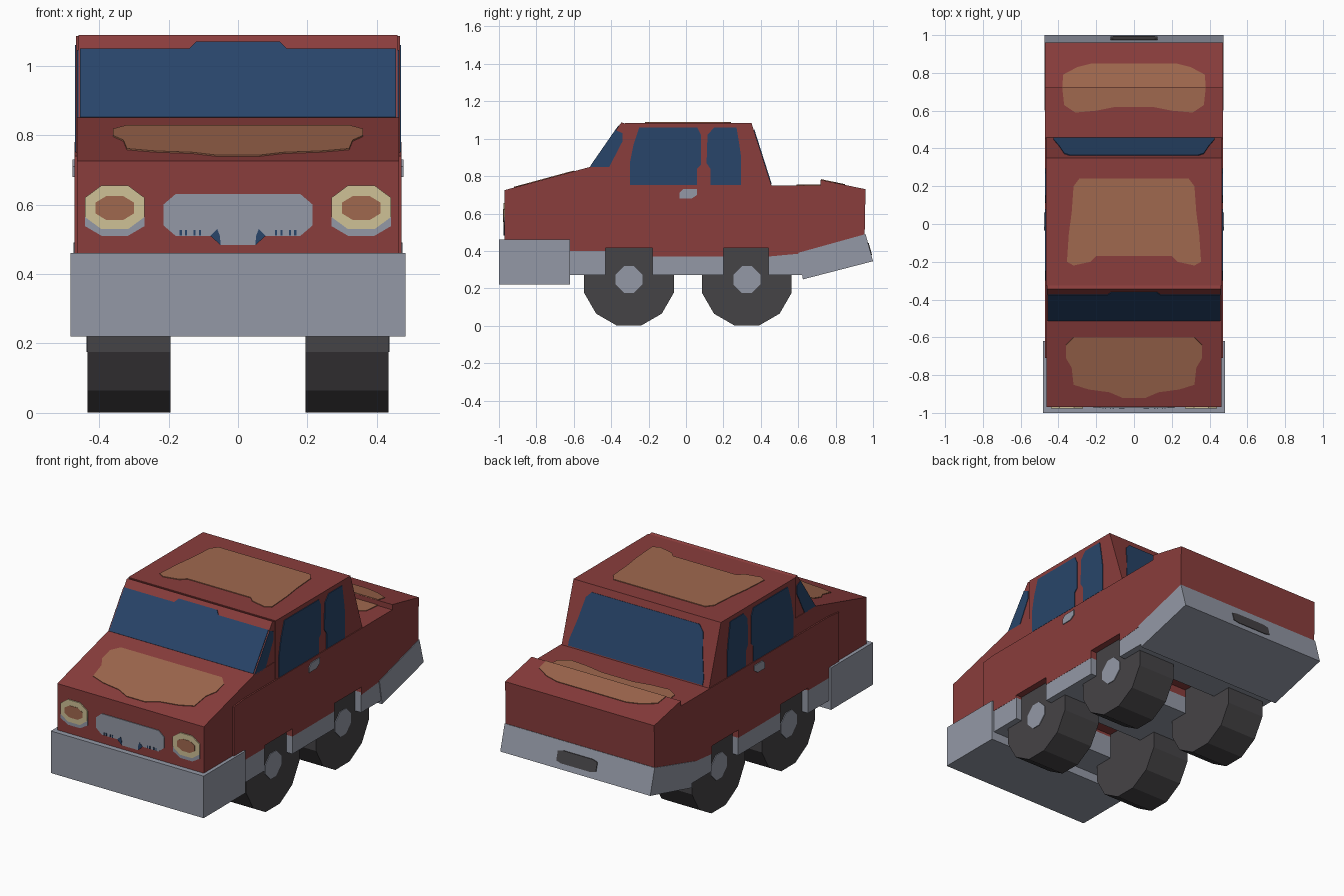
import bpy, bmesh, math
from mathutils import Vector

cube = bpy.data.objects.get("Cube")
if cube:
    bpy.data.objects.remove(cube, do_unlink=True)


def material(name, rgb):
    lin = [((c / 255 + 0.055) / 1.055) ** 2.4 for c in rgb] + [1.0]
    m = bpy.data.materials.new(name)
    m.use_nodes = True
    m.diffuse_color = lin
    bsdf = next(n for n in m.node_tree.nodes if n.type == 'BSDF_PRINCIPLED')
    bsdf.inputs["Base Color"].default_value = lin
    return m


RED = material("red paint", (138, 61, 60))
BLUE = material("blue glass", (40, 69, 106))
GREY = material("light grey", (148, 153, 166))
TAN = material("tan highlight", (160, 104, 78))
CREAM = material("cream lamp", (207, 193, 150))
DARK = material("dark rubber", (69, 67, 70))


def prism(name, pts, depth, mat):
    """Extrude a closed 3D outline along a depth vector."""
    me = bpy.data.meshes.new(name)
    bm = bmesh.new()
    face = bm.faces.new([bm.verts.new(p) for p in pts])
    ext = bmesh.ops.extrude_face_region(bm, geom=[face])
    verts = [v for v in ext["geom"] if isinstance(v, bmesh.types.BMVert)]
    bmesh.ops.translate(bm, verts=verts, vec=depth)
    bmesh.ops.recalc_face_normals(bm, faces=bm.faces)
    bm.to_mesh(me)
    bm.free()
    me.materials.append(mat)
    ob = bpy.data.objects.new(name, me)
    bpy.context.collection.objects.link(ob)
    return ob


def side_profile(name, yz, x0, x1, mat):
    return prism(name, [(x0, y, z) for y, z in yz], Vector((x1 - x0, 0, 0)), mat)


def rect(a0, b0, a1, b1):
    return [(a0, b0), (a1, b0), (a1, b1), (a0, b1)]


def mirrored(half):
    """Complete an outline that is symmetric about its first axis."""
    return half + [(-a, b) for a, b in reversed(half)]


def octagon(ca, cb, ra, rb, k=0.45):
    return [(ca + ra * a, cb + rb * b) for a, b in
            ((1, k), (k, 1), (-k, 1), (-1, k), (-1, -k), (-k, -1), (k, -1), (1, -k))]


def slope_plate(name, xy, p0, p1, mat, lift=0.004):
    """Thin plate on a top surface running through side points p0, p1 (y, z)."""
    dy, dz = p1[0] - p0[0], p1[1] - p0[1]
    n = Vector((0, -dz, dy)).normalized()
    pts = [(x, y, p0[1] + (y - p0[0]) * dz / dy) for x, y in xy]
    return prism(name, pts, n * lift, mat)


def front_plate(name, xz, y, mat, lift=0.004):
    return prism(name, [(x, y, z) for x, z in xz], Vector((0, -lift, 0)), mat)


# Main body with wheel notches in its underside
side_profile("body", [
    (-0.97, 0.44), (-0.62, 0.40), (-0.43, 0.40), (-0.43, 0.415), (-0.18, 0.415),
    (-0.18, 0.37), (0.20, 0.37), (0.20, 0.415), (0.44, 0.415), (0.44, 0.37),
    (0.60, 0.385), (0.955, 0.48), (0.96, 0.73), (0.72, 0.78), (0.72, 0.75),
    (-0.325, 0.75), (-0.325, 0.85), (-0.51, 0.85), (-0.97, 0.725)], -0.463, 0.463, RED)

# Door and rear side panels
for s, side in ((-1, "right"), (1, "left")):
    side_profile(side + "_side_panel", [
        (-0.71, 0.42), (-0.62, 0.40), (-0.43, 0.40), (-0.43, 0.415), (-0.18, 0.415),
        (-0.18, 0.37), (0.20, 0.37), (0.20, 0.415), (0.44, 0.415), (0.44, 0.37),
        (0.60, 0.385), (0.955, 0.48), (0.96, 0.73), (0.72, 0.78), (0.72, 0.75),
        (-0.71, 0.75)][:-1] + [(-0.62, 0.75), (-0.71, 0.74)], s * 0.46, s * 0.471, RED)

# Cabin and windshield wedge
side_profile("cabin", [(-0.325, 0.74), (-0.325, 1.085), (0.35, 1.085), (0.46, 0.74)],
             -0.466, 0.466, RED)
side_profile("windshield_frame", [(-0.51, 0.84), (-0.51, 0.85), (-0.345, 1.088),
             (-0.32, 1.078), (-0.32, 0.74)], -0.46, 0.46, RED)

# Lower chassis blocks between the wheels
for name, y0, y1, top in (("front", -0.63, -0.43, 0.40), ("middle", -0.18, 0.20, 0.37),
                          ("rear", 0.44, 0.62, 0.385)):
    side_profile(name + "_sill", rect(y0, 0.27, y1, top), -0.47, 0.47, GREY)

# Bumpers
side_profile("front_bumper", rect(-1.0, 0.22, -0.62, 0.46), -0.483, 0.483, GREY)
side_profile("rear_bumper", [(0.60, 0.39), (0.625, 0.248), (1.0, 0.345), (0.96, 0.49)],
             -0.474, 0.474, GREY)
plate_y = lambda z: 1.0 - (z - 0.345) * 0.04 / 0.145
prism("rear_plate", [(x, plate_y(z), z) for x, z in octagon(0, 0.41, 0.125, 0.033, 0.75)],
      Vector((0, 0.004, 0)), DARK)

# Twelve-sided wheels with hub plates
for s, side in ((-1, "right"), (1, "left")):
    for yc, end in ((-0.305, "front"), (0.325, "rear")):
        ring = [(yc + 0.248 * math.cos(math.radians(15 + 30 * i)),
                 0.24 + 0.248 * math.sin(math.radians(15 + 30 * i))) for i in range(12)]
        name = end + "_" + side
        side_profile(name + "_wheel", ring, s * 0.195, s * 0.433, DARK)
        side_profile(name + "_hub", octagon(yc, 0.247, 0.072, 0.072, 0.36),
                     s * 0.433, s * 0.437, GREY)

# Side glass and door handles
for s, side in ((-1, "right"), (1, "left")):
    a, b = s * 0.466, s * 0.470
    side_profile(side + "_front_window", [
        (-0.30, 0.752), (-0.30, 0.87), (-0.28, 0.97), (-0.25, 1.06), (0.06, 1.06),
        (0.08, 1.02), (0.08, 0.86), (0.06, 0.84), (0.06, 0.752)], a, b, BLUE)
    side_profile(side + "_rear_window", [
        (0.13, 0.752), (0.13, 0.84), (0.11, 0.87), (0.115, 1.02), (0.15, 1.06),
        (0.27, 1.06), (0.285, 0.97), (0.295, 0.90), (0.295, 0.752)], a, b, BLUE)
    side_profile(side + "_quarter_glass", [
        (-0.51, 0.85), (-0.485, 0.835), (-0.41, 0.85), (-0.34, 0.985), (-0.34, 1.03),
        (-0.375, 1.045)], s * 0.46, s * 0.463, BLUE)
    side_profile(side + "_door_handle", [(-0.035, 0.68), (0.03, 0.68), (0.06, 0.70),
                 (0.06, 0.73), (-0.015, 0.73), (-0.035, 0.71)], s * 0.471, s * 0.476, GREY)

# Windshield and rear glass
slope_plate("windshield", mirrored([(0.455, -0.51), (0.455, -0.373), (0.14, -0.373),
            (0.12, -0.359)]), (-0.51, 0.85), (-0.345, 1.088), BLUE)
slope_plate("rear_glass", mirrored([(0.34, 0.362), (0.37, 0.372), (0.395, 0.41),
            (0.425, 0.445), (0.425, 0.455)]), (0.35, 1.085), (0.46, 0.74), BLUE)

# Tan highlight panels on hood, roof and trunk
slope_plate("hood_highlight", mirrored([
    (0.17, -0.60), (0.32, -0.60), (0.36, -0.64), (0.36, -0.71), (0.33, -0.76),
    (0.32, -0.85), (0.24, -0.875), (0.13, -0.89), (0.06, -0.92)]),
    (-0.97, 0.725), (-0.51, 0.85), TAN)
slope_plate("roof_highlight", mirrored([
    (0.29, 0.24), (0.32, 0.20), (0.33, 0.06), (0.345, -0.05), (0.355, -0.20),
    (0.32, -0.22), (0.23, -0.20), (0.20, -0.17)]), (-0.3, 1.085), (0.3, 1.085), TAN)
slope_plate("trunk_highlight", mirrored([
    (0.10, 0.62), (0.20, 0.60), (0.31, 0.59), (0.37, 0.63), (0.38, 0.72)]),
    (0.5, 0.75), (0.7, 0.75), TAN)
slope_plate("spoiler_highlight", mirrored([
    (0.38, 0.722), (0.375, 0.79), (0.30, 0.83), (0.22, 0.85)]),
    (0.72, 0.78), (0.96, 0.73), TAN)

# Grille with dark blue slots
front_plate("grille", mirrored([
    (0.18, 0.63), (0.215, 0.60), (0.215, 0.54), (0.18, 0.51), (0.07, 0.51),
    (0.05, 0.483)]), -0.97, GREY)
for s, side in ((-1, "right"), (1, "left")):
    front_plate(side + "_grille_corner", [(s * x, z) for x, z in (
        (0.05, 0.483), (0.08, 0.51), (0.06, 0.53), (0.052, 0.51))], -0.97, BLUE, 0.006)
    for i, x in enumerate((0.11, 0.125, 0.15, 0.165)):
        front_plate(f"{side}_grille_slot_{i + 1}", rect(s * x - 0.003, 0.511,
                    s * x + 0.003, 0.526), -0.97, BLUE, 0.006)

    # Headlamps: grey rim below, cream lens, tan centre
    front_plate(side + "_lamp_rim", octagon(s * 0.355, 0.56, 0.085, 0.05), -0.97, GREY)
    front_plate(side + "_lamp", octagon(s * 0.355, 0.592, 0.085, 0.063), -0.97, CREAM, 0.006)
    front_plate(side + "_lamp_centre", octagon(s * 0.355, 0.59, 0.056, 0.034),
                -0.97, TAN, 0.008)
